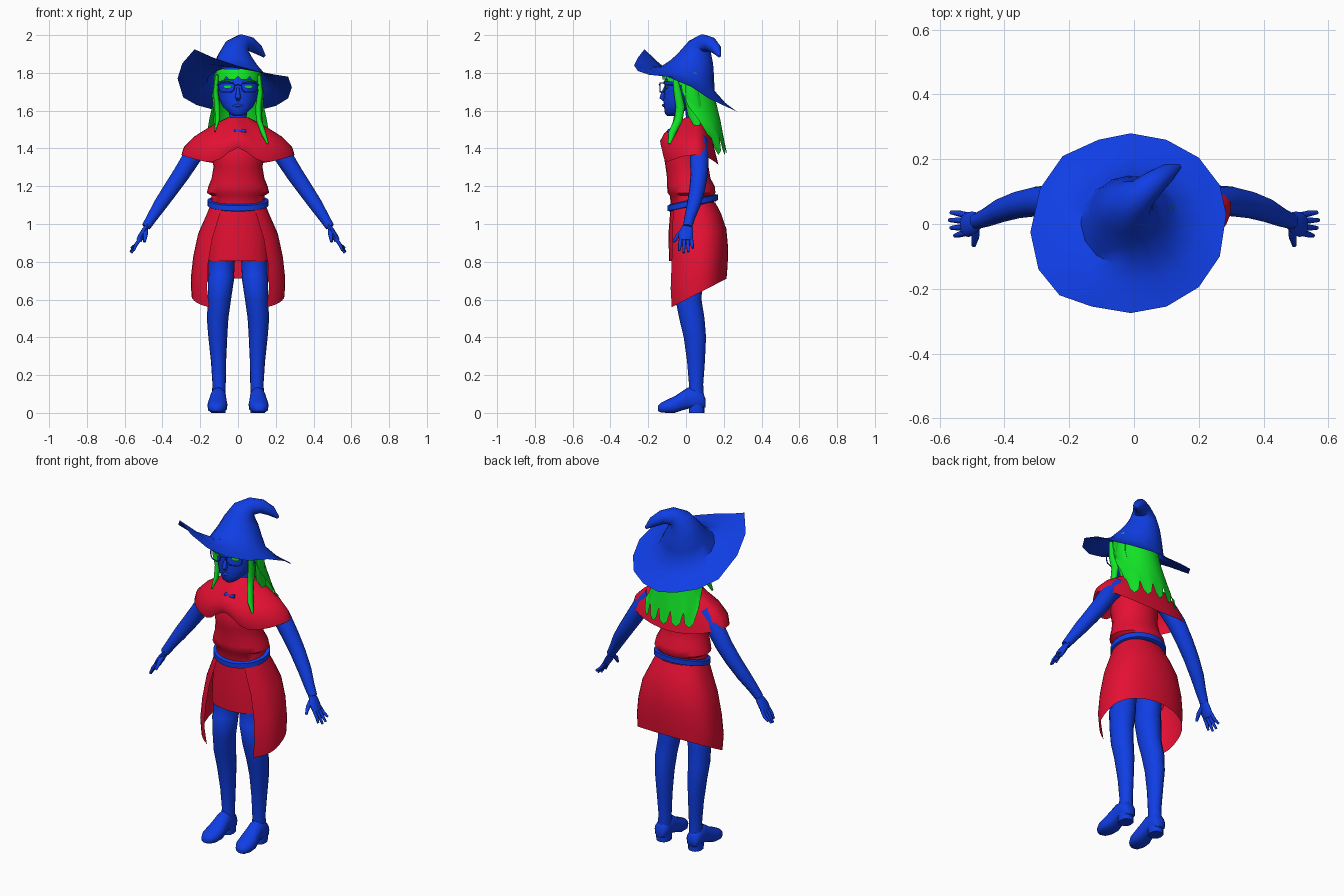
import bpy, bmesh, math
from mathutils import Vector

def material(name, rgb):
    m = bpy.data.materials.new(name)
    m.diffuse_color = (*rgb, 1)
    return m

BLUE = material("blue", (0.005, 0.048, 0.78))
RED = material("red", (0.78, 0.005, 0.033))
GREEN = material("green", (0.006, 0.78, 0.02))

def loft(name, rings, mat, closed=True, cap=True, loop=False):
    """Skin a list of equal-length point rings."""
    bm = bmesh.new()
    rows = [[bm.verts.new(p) for p in r] for r in rings]
    n = len(rows[0])
    pairs = list(zip(rows, rows[1:])) + ([(rows[-1], rows[0])] if loop else [])
    for a, b in pairs:
        for i in range(n if closed else n - 1):
            j = (i + 1) % n
            bm.faces.new((a[i], a[j], b[j], b[i]))
    if cap and closed and not loop:
        bm.faces.new(rows[0][::-1])
        bm.faces.new(rows[-1])
    bmesh.ops.recalc_face_normals(bm, faces=bm.faces[:])
    me = bpy.data.meshes.new(name)
    bm.to_mesh(me)
    bm.free()
    me.materials.append(mat)
    ob = bpy.data.objects.new(name, me)
    bpy.context.collection.objects.link(ob)
    bpy.ops.object.select_all(action='DESELECT')
    ob.select_set(True)
    bpy.context.view_layer.objects.active = ob
    bpy.ops.object.shade_smooth_by_angle(angle=math.radians(50))
    return ob

def oval(z, rx, yf, yb, cx=0, cy=None, n=20, a0=0, a1=360, power=1.0):
    """Horizontal oval from front yf to back yb; z may be a function of angle and y."""
    cy = (yf + yb) / 2 if cy is None else cy
    full = abs(a1 - a0) == 360
    pts = []
    for i in range(n):
        a = math.radians(a0 + (a1 - a0) * i / (n if full else n - 1))
        s = math.copysign(abs(math.sin(a)) ** power, math.sin(a))
        y = cy + s * ((yb - cy) if s > 0 else (cy - yf))
        pts.append((cx + rx * math.cos(a), y, z(a, y) if callable(z) else z))
    return pts

def tube_rings(pts, radii, ref, n=10, flat=1.0, loop=False):
    pts = [Vector(p) for p in pts]
    rings = []
    for i, (p, r) in enumerate(zip(pts, radii)):
        nxt = pts[(i + 1) % len(pts)] if loop else pts[min(i + 1, len(pts) - 1)]
        prv = pts[i - 1] if loop else pts[max(i - 1, 0)]
        t = (nxt - prv).normalized()
        u = (Vector(ref) - t * t.dot(Vector(ref))).normalized()
        v = t.cross(u)
        rings.append([p + r * (u * math.cos(k * math.tau / n) + v * flat * math.sin(k * math.tau / n))
                      for k in range(n)])
    return rings

def tube(name, pts, radii, mat, ref=(0, 1, 0), n=10, flat=1.0, loop=False):
    return loft(name, tube_rings(pts, radii, ref, n, flat, loop), mat, loop=loop)

def flip(pts, s):
    return [(s * x, y, z) for x, y, z in pts]

# Hat: lopsided sixteen-sided brim sweeping into a curled crown
brim = [(.20, -.195, 1.79), (.265, -.10, 1.78), (.285, .03, 1.725), (.265, .12, 1.665),
        (.20, .205, 1.625), (.10, .26, 1.60), (-.01, .28, 1.587), (-.11, .26, 1.60),
        (-.22, .21, 1.63), (-.29, .11, 1.67), (-.32, -.025, 1.77), (-.295, -.14, 1.85),
        (-.23, -.22, 1.925), (-.13, -.255, 1.88), (-.01, -.275, 1.84), (.10, -.255, 1.81)]
crown = tube_rings([(-.01, .01, 1.77), (-.015, .035, 1.825), (-.015, .053, 1.88), (-.005, .07, 1.93),
                    (.025, .095, 1.958), (.065, .13, 1.953), (.105, .16, 1.925), (.14, .178, 1.888)],
                   [.155, .122, .095, .07, .048, .038, .028, .008], (1, -1, 0), n=16)
mid = [Vector(b).lerp(c, .55) - Vector((0, 0, .012)) for b, c in zip(brim, crown[0])]
hat = loft("hat", [brim, mid] + crown, BLUE, cap=False)

# Head, nose, lips and neck
loft("head", [oval(z, rx, f, b) for z, rx, f, b in [
    (1.572, .022, -.10, -.05), (1.585, .045, -.112, -.03), (1.62, .08, -.116, .03),
    (1.66, .10, -.12, .10), (1.70, .112, -.115, .13), (1.76, .118, -.115, .14),
    (1.81, .105, -.09, .13), (1.85, .06, -.04, .10)]], BLUE)
tube("nose", [(0, -.11, 1.725), (0, -.121, 1.695), (0, -.126, 1.668), (0, -.115, 1.655)],
     [.006, .011, .015, .008], BLUE, ref=(1, 0, 0))
tube("lips", [(-.03, -.108, 1.625), (0, -.118, 1.628), (.03, -.108, 1.625)], [.003, .009, .003], BLUE)
loft("neck", [oval(z, r, .045 - r, .045 + r) for z, r in [(1.48, .055), (1.56, .046), (1.65, .048)]], BLUE)

# Eyes, brows and glasses
for s, side in ((-1, "left"), (1, "right")):
    eye = lambda y, k: [(s * .058 + k * .021 * math.cos(a), y + .010 * (math.cos(a) * s > 0) * abs(math.cos(a)),
                         1.727 + k * .010 * math.sin(a)) for a in [i * math.tau / 12 for i in range(12)]]
    loft(side + "_eye", [eye(-.104, 1), eye(-.112, 1)], GREEN)
    tube(side + "_brow", flip([(.025, -.116, 1.752), (.06, -.104, 1.760), (.092, -.078, 1.752)], s),
         [.003, .005, .002], GREEN)
    rim = [(x, -.138 + (x - .018) ** 2 * 4, z) for x, z in [
        (.018, 1.735), (.03, 1.746), (.09, 1.746), (.104, 1.735),
        (.10, 1.71), (.085, 1.698), (.04, 1.698), (.022, 1.71)]]
    tube(side + "_glasses_rim", flip(rim, s), [.0035] * 8, BLUE, n=6, loop=True)
    tube(side + "_glasses_arm", flip([(.104, -.108, 1.737), (.122, .04, 1.737)], s), [.003] * 2,
         BLUE, ref=(0, 0, 1), n=6)
tube("glasses_bridge", [(-.018, -.138, 1.735), (0, -.142, 1.738), (.018, -.138, 1.735)], [.003] * 3, BLUE, n=6)

# Hair: fringe, back sheet with cut ends, and loose front locks
loft("fringe", [oval(z, rx, f, .15, n=25, a0=180, a1=360) for z, rx, f in [
    (1.82, .110, -.105), (1.79, .122, -.124)]] +
    [[(x, y, z + (.018 if i % 4 == 0 else 0) - .03 * (abs(x) / .12) ** 4)
      for i, (x, y, z) in enumerate(oval(1.765, .124, -.126, .15, n=25, a0=180, a1=360))]],
    GREEN, closed=False)
back_rows = [(1.80, .115, .13, -15), (1.70, .127, .145, -8), (1.62, .138, .165, 5),
             (1.55, .165, .182, 22), (1.47, .205, .197, 36)]
rows = [oval(z, rx, -yb, yb, n=31, a0=a, a1=180 - a) for z, rx, yb, a in back_rows]
ends = oval(1.365, .235, -.215, .215, n=31, a0=44, a1=136)
rows.append([(x, y - (.012 if i % 6 == 0 else 0), z + (.085 if i % 6 == 0 else .012 * (abs(i % 6 - 3))))
             for i, (x, y, z) in enumerate(ends)])
loft("back_hair", rows, GREEN, closed=False)
tube("right_lock", [(.112, -.06, 1.79), (.118, -.045, 1.70), (.108, -.03, 1.62), (.11, -.04, 1.55),
                    (.135, -.075, 1.48), (.157, -.088, 1.425)],
     [.012, .02, .024, .022, .02, .008], GREEN, flat=.7)
tube("left_lock", [(-.112, -.06, 1.79), (-.118, -.045, 1.70), (-.11, -.03, 1.62), (-.108, -.05, 1.55),
                   (-.122, -.075, 1.49)], [.012, .02, .022, .018, .006], GREEN, flat=.7)
for s, side in ((-1, "left"), (1, "right")):
    tube(side + "_side_hair", flip([(.112, .03, 1.80), (.122, .03, 1.68), (.112, .05, 1.58), (.13, .06, 1.51)], s),
         [.03, .04, .04, .012], GREEN, flat=.4)

# Shoulder cape with a dipping hem, and its bow
def cape_z(t):
    def f(a, y):
        s = math.sin(a)
        hem = 1.365 - .052 * s * s + (.09 * s ** 24 if s < 0 else 0)
        return 1.565 + t * (hem - 1.565)
    return f
loft("cape", [oval(cape_z(t), rx, f, b, cy=.055, n=40) for t, rx, f, b in [
    (0, .052, 0, .09), (.12, .10, -.035, .108), (.3, .165, -.075, .125), (.52, .235, -.115, .143),
    (.77, .285, -.137, .157), (1, .30, -.125, .172)]], RED, cap=False)
tube("bow", [(-.02, -.089, 1.493), (.01, -.094, 1.49), (.04, -.089, 1.493)], [.011, .007, .011], BLUE)

# Bodice with a flared waist ruffle
loft("bodice", [oval(z, rx, f, b, n=24) for z, rx, f, b in [
    (1.09, .145, -.08, .15), (1.15, .14, -.085, .145), (1.165, .165, -.098, .156), (1.20, .157, -.10, .152),
    (1.24, .14, -.10, .13), (1.30, .13, -.108, .12), (1.36, .135, -.118, .12),
    (1.44, .14, -.09, .12), (1.53, .07, -.02, .10)]], RED)

# Belt, sloping down to the front
tilt = lambda dz: (lambda a, y: 1.113 + .22 * (y - .04) + dz)
belt = [(-.019, 0), (-.014, .012), (.014, .012), (.019, 0), (.014, -.015), (-.014, -.015)]
loft("belt", [oval(tilt(dz), .15 + r, -.085 - r, .157 + r, n=28) for dz, r in belt], BLUE, loop=True)

# Inner skirt and open-fronted overskirt with a slanting hem
loft("inner_skirt", [oval(z, rx, f, b, n=24, power=.85) for z, rx, f, b in [
    (1.11, .135, -.08, .14), (.95, .16, -.093, .15), (.805, .165, -.09, .13)]], RED, cap=False)
def skirt_z(t):
    return lambda a, y: 1.115 + t * (.555 + .52 * (y + .085) - 1.115)
loft("overskirt", [oval(skirt_z(t), rx, f, b, n=36, a0=-a, a1=180 + a, power=.8) for t, rx, f, b, a in [
    (0, .14, -.08, .155, 56), (.15, .17, -.093, .187, 53), (.35, .212, -.102, .214, 50),
    (.6, .238, -.112, .223, 48), (.82, .25, -.115, .221, 49), (1, .247, -.103, .215, 52)]],
    RED, closed=False)

for s, side in ((-1, "left"), (1, "right")):
    # Leg with a stocking edge at mid thigh
    loft(side + "_leg", [oval(z, rx, f, b, cx=s * cx, n=16) for z, cx, rx, f, b in [
        (.98, .08, .072, -.06, .11), (.80, .087, .07, -.065, .09), (.725, .088, .067, -.065, .085),
        (.72, .089, .070, -.068, .088), (.60, .098, .061, -.056, .082), (.50, .108, .057, -.036, .098),
        (.40, .107, .050, -.012, .106), (.27, .103, .040, .006, .10), (.15, .10, .035, .016, .091),
        (.07, .103, .038, .01, .096)]], BLUE)
    # Shoe upper, swept heel to toe: y, bottom, top, half width
    shoe = []
    for y, lo, hi, w in [(.103, .03, .075, .022), (.09, .022, .11, .038), (.05, .022, .135, .042),
                         (.01, .022, .135, .043), (-.025, .012, .112, .047), (-.06, 0, .088, .053),
                         (-.105, 0, .068, .05), (-.135, .003, .052, .034), (-.148, .01, .038, .014)]:
        cx = .105 - .06 * min(y, 0)
        shoe.append([(s * (cx + w * math.cos(a)), y, (lo + hi) / 2 + (hi - lo) / 2 *
                      math.copysign(abs(math.sin(a)) ** (.5 if math.sin(a) < 0 else 1), math.sin(a)))
                     for a in [k * math.tau / 16 for k in range(16)]])
    loft(side + "_shoe", shoe, BLUE)
    loft(side + "_heel", [oval(z, rx, .015, b, cx=s * .105, n=12, power=.7) for z, rx, b in
                          [(0, .038, .098), (.045, .04, .098)]], BLUE)
    # Arm
    tube(side + "_arm", flip([(.17, .065, 1.44), (.24, .07, 1.36), (.30, .07, 1.265), (.355, .06, 1.185),
                              (.41, .042, 1.105), (.455, .02, 1.035), (.487, .008, .985)], s),
         [.05, .05, .046, .042, .037, .029, .024], BLUE, n=14)
    # Hand: flat palm, four fanned fingers and a thumb
    tube(side + "_palm", flip([(.478, .01, .995), (.495, .004, .965), (.512, -.002, .935), (.525, -.003, .912)], s),
         [.025, .035, .039, .033], BLUE, n=12, flat=.45)
    for k, (y, x, z) in enumerate([(-.036, .553, .858), (-.012, .565, .846), (.012, .57, .852), (.036, .566, .872)]):
        tube(f"{side}_finger_{k + 1}", flip([(.517, y * .75, .925), (.54, y * .9, .89), (x, y, z)], s),
             [.010, .0095, .006], BLUE, n=8)
    tube(side + "_thumb", flip([(.49, -.012, .965), (.49, -.042, .94), (.495, -.066, .905)], s),
         [.014, .012, .007], BLUE, ref=(1, 0, 0), n=8)
